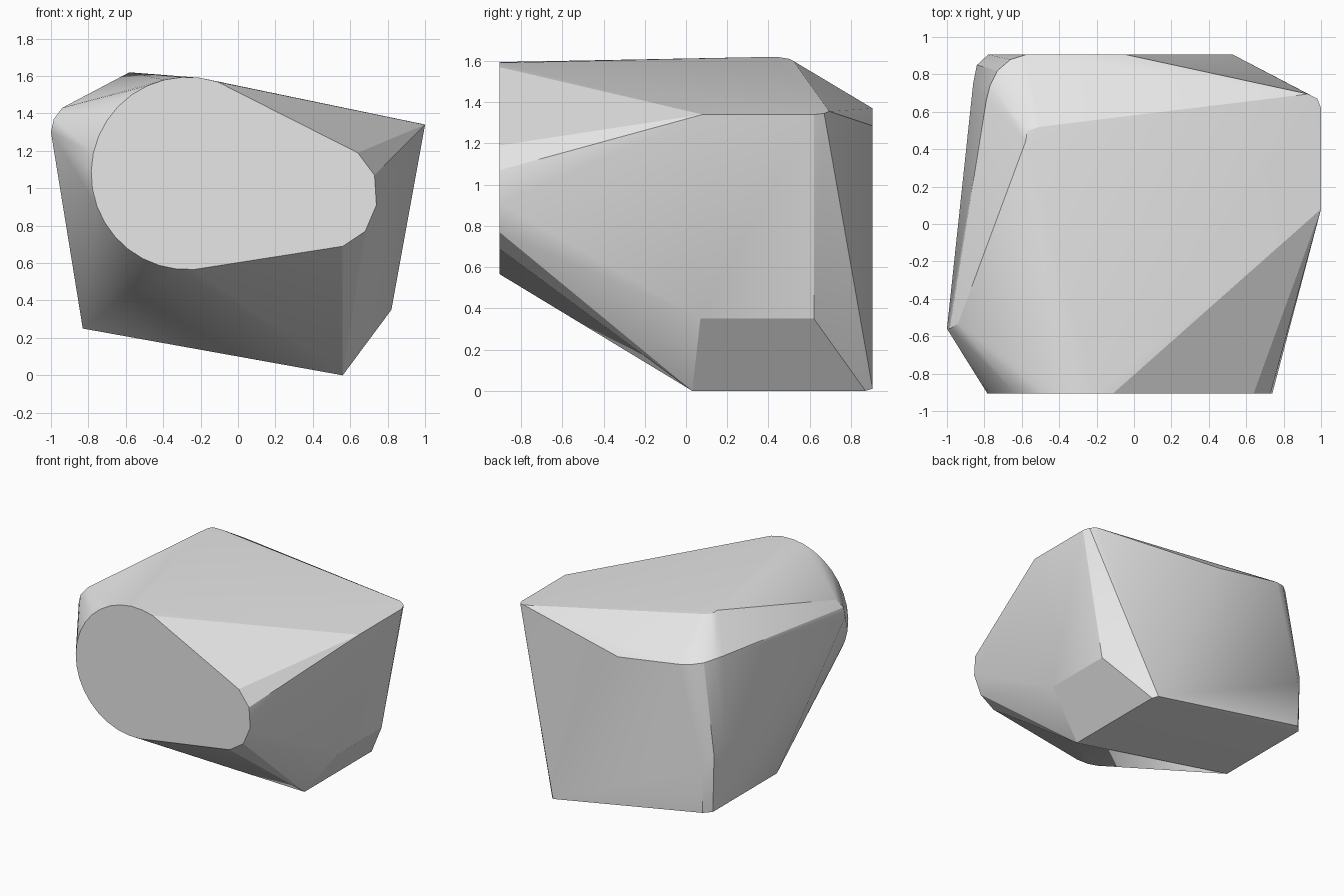
import bpy, bmesh
from math import cos, sin, radians

cube = bpy.data.objects.get("Cube")
if cube:
    bpy.data.objects.remove(cube, do_unlink=True)

FRONT, BACK = -0.905, 0.905


def arc(cx, cz, r, start, end, steps, y):
    """Points on an arc in the plane facing the front."""
    angles = [radians(start + (end - start) * i / steps) for i in range(steps + 1)]
    return [(cx + r * cos(a), y, cz + r * sin(a)) for a in angles]


# Flat front face: large rounded end and smaller faceted end
large_end = arc(-0.27, 1.08, 0.515, 72, 285, 20, FRONT)
small_end = [(x, FRONT, z) for x, z in
             ((0.64, 1.19), (0.73, 1.07), (0.74, 0.91), (0.68, 0.77), (0.56, 0.69))]

# Tilted underside
underside = [(0.56, 0.03, 0), (0.56, 0.87, 0), (0.53, BACK, 0.01),
             (-0.83, 0.05, 0.25), (-0.83, 0.85, 0.25), (-0.78, BACK, 0.25)]

# Left flank with softened rear corners
left_flank = [(0.82, 0.07, 0.35), (0.82, 0.62, 0.35), (0.79, 0.65, 0.34),
              (1, 0.08, 1.34), (1, 0.62, 1.34), (0.98, 0.67, 1.345), (0.93, 0.695, 1.355)]

# Right flank bulge and rounded rear edge
right_flank = [(-1, -0.56, 1.3), (-0.985, -0.56, 1.37), (-0.94, -0.53, 1.43),
               (-0.86, 0.75, 0.75), (-0.84, 0.85, 0.7), (-0.78, BACK, 0.6)]

# Crown and upper back edge
crown = [(-0.58, 0.44, 1.62), (-0.57, 0.5, 1.61), (-0.5, 0.52, 1.6),
         (-0.04, BACK, 1.285), (-0.58, BACK, 1.37), (-0.66, 0.88, 1.38),
         (-0.73, 0.82, 1.39), (-0.77, 0.74, 1.4), (-0.79, 0.66, 1.4)]

# Wrap the sections in one convex skin
bm = bmesh.new()
for p in large_end + small_end + underside + left_flank + right_flank + crown:
    bm.verts.new(p)
hull = bmesh.ops.convex_hull(bm, input=bm.verts[:])
loose = [v for v in bm.verts if not v.link_faces]
bmesh.ops.delete(bm, geom=loose, context='VERTS')
bmesh.ops.dissolve_limit(bm, angle_limit=radians(1), verts=bm.verts[:], edges=bm.edges[:])
bmesh.ops.recalc_face_normals(bm, faces=bm.faces[:])

mesh = bpy.data.meshes.new("faceted_body")
bm.to_mesh(mesh)
bm.free()
body = bpy.data.objects.new("faceted_body", mesh)
bpy.context.collection.objects.link(body)

# Plain light grey
grey = bpy.data.materials.new("light_grey")
grey.use_nodes = True
color = (0.8, 0.8, 0.8, 1)
grey.diffuse_color = color
grey.node_tree.nodes["Principled BSDF"].inputs["Base Color"].default_value = color
mesh.materials.append(grey)

# Smooth the rounded edges, keep the creases
bpy.ops.object.select_all(action='DESELECT')
body.select_set(True)
bpy.context.view_layer.objects.active = body
bpy.ops.object.shade_smooth_by_angle(angle=radians(20))
